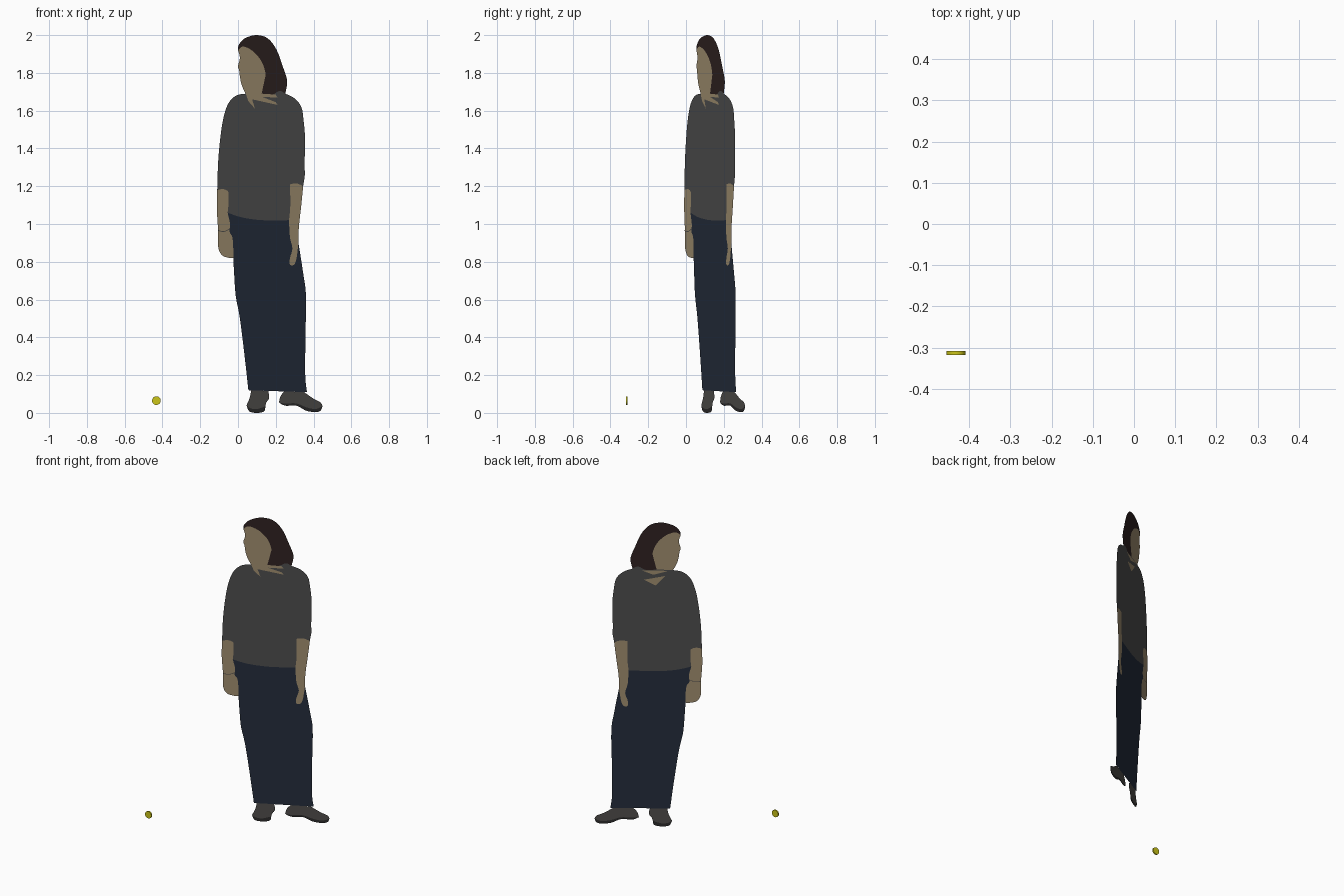
import bpy
import bmesh
import math
from mathutils import Vector

cube = bpy.data.objects.get("Cube")
if cube:
    bpy.data.objects.remove(cube, do_unlink=True)

# The figure is a flat cut-out standing on a turned vertical plane
SLOPE = math.tan(math.radians(30))
PLANE_Y = 0.055
LAYER = 0.0015


def make_material(name, red, green, blue):
    material = bpy.data.materials.new(name)
    material.use_nodes = True
    colour = (red, green, blue, 1)
    material.diffuse_color = colour
    shader = material.node_tree.nodes["Principled BSDF"]
    shader.inputs["Base Color"].default_value = colour
    shader.inputs["Roughness"].default_value = 0.9
    return material


skin = make_material("skin", .35, .27, .16)
hair_brown = make_material("hair_brown", .028, .016, .015)
knit_grey = make_material("knit_grey", .075, .075, .075)
navy = make_material("navy", .018, .026, .045)
leather = make_material("leather", .08, .075, .07)
rubber = make_material("rubber", .025, .024, .024)
yellow = make_material("yellow", .6, .56, .01)


def stroke(*points, steps=4):
    """Smooth line that passes through the given points."""
    pts = [Vector(p) for p in points]
    if len(pts) == 2:
        return pts
    ends = [pts[0]] + pts + [pts[-1]]
    line = []
    for a, b, c, d in zip(ends, ends[1:], ends[2:], ends[3:]):
        for i in range(steps):
            t = i / steps
            line.append(b + (c - a) * t / 2
                        + (a - b * 2.5 + c * 2 - d / 2) * t * t
                        + (b * 3 - a - c * 3 + d) * t ** 3 / 2)
    return line + [pts[-1]]


def back(line):
    return line[::-1]


def cutout(name, material, *strokes, layer=0):
    """Fill the closed outline made by joining strokes end to end."""
    outline = []
    for line in strokes:
        for p in line:
            if not outline or (p - outline[-1]).length > 1e-4:
                outline.append(p)
    if (outline[0] - outline[-1]).length < 1e-4:
        outline.pop()
    shift = layer * LAYER
    bm = bmesh.new()
    face = bm.faces.new([bm.verts.new((p.x, p.x * SLOPE + PLANE_Y + shift, p.y))
                         for p in outline])
    face.normal_update()
    if face.normal.y > 0:
        face.normal_flip()
    bmesh.ops.triangulate(bm, faces=[face])
    mesh = bpy.data.meshes.new(name)
    bm.to_mesh(mesh)
    bm.free()
    mesh.materials.append(material)
    obj = bpy.data.objects.new(name, mesh)
    bpy.context.collection.objects.link(obj)
    return obj


# Head: the hairline and nape are shared by neighbouring parts
crown = stroke((0, 1.92), (.003, 1.945), (.025, 1.975), (.06, 1.993), (.1, 2),
               (.145, 1.99), (.18, 1.96), (.21, 1.91), (.235, 1.84),
               (.257, 1.775), (.26, 1.74), (.25, 1.69))
nape = stroke((.25, 1.69), (.22, 1.705), (.18, 1.685), (.125, 1.69))
hairline = stroke((.125, 1.69), (.14, 1.76), (.145, 1.8), (.125, 1.86),
                  (.085, 1.91), (.045, 1.935), (.02, 1.938), (0, 1.92))
profile = stroke((0, 1.92), (.01, 1.88), (0, 1.835), (.006, 1.815),
                 (.01, 1.78), (.02, 1.735), (.04, 1.69))
throat = stroke((.125, 1.69), (.04, 1.69))
cutout("hair", hair_brown, crown, nape, hairline)
cutout("face", skin, profile, back(throat), hairline)

# Shared edges of the top, arms and skirt
right_sleeve = stroke((.04, 1.69), (-.01, 1.68), (-.05, 1.64), (-.075, 1.57),
                      (-.092, 1.47), (-.105, 1.33), (-.11, 1.18))
right_cuff = stroke((-.11, 1.18), (-.08, 1.185), (-.055, 1.175), (-.05, 1.16))
right_inner = stroke((-.05, 1.16), (-.05, 1.11), (-.055, 1.06))
hem = stroke((-.055, 1.06), (.02, 1.035), (.13, 1.02), (.27, 1.02))
left_inner = stroke((.27, 1.02), (.277, 1.1), (.275, 1.21))
left_cuff = stroke((.275, 1.21), (.31, 1.215), (.345, 1.2))
left_sleeve = stroke((.345, 1.2), (.355, 1.27), (.352, 1.3), (.355, 1.45),
                     (.347, 1.55), (.335, 1.62), (.3, 1.665), (.25, 1.69))
cutout("top", knit_grey, right_sleeve, right_cuff, right_inner, hem,
       left_inner, left_cuff, left_sleeve, nape, throat)

# Forearms with hands
right_outer = stroke((-.11, 1.18), (-.112, 1.08), (-.105, .96), (-.105, .88),
                     (-.085, .835), (-.045, .82), (-.025, .82))
right_palm = stroke((-.025, .82), (-.025, .87), (-.03, .93), (-.045, .96),
                    (-.042, 1), (-.055, 1.06))
left_outer = stroke((.345, 1.2), (.335, 1.1), (.322, .98), (.32, .9))
left_hand = stroke((.32, .9), (.31, .82), (.297, .785), (.275, .785),
                   (.275, .82), (.288, .87), (.275, .93), (.27, 1.02))
cutout("right_forearm", skin, right_outer, right_palm, back(right_inner),
       back(right_cuff))
cutout("left_forearm", skin, left_cuff, left_outer, left_hand, left_inner)

# Long skirt
skirt_left = stroke((.32, .9), (.345, .74), (.36, .62), (.357, .4),
                    (.356, .2), (.365, .11))
skirt_bottom = stroke((.365, .11), (.2, .115), (.055, .12))
skirt_right = stroke((.055, .12), (.035, .3), (.01, .5), (-.012, .62),
                     (-.02, .73), (-.025, .82))
cutout("skirt", navy, hem, back(left_hand), skirt_left, skirt_bottom,
       skirt_right, right_palm)

# Shoes, each an upper above a dark sole
right_welt = stroke((.045, .04), (.065, .025), (.1, .02), (.145, .035))
right_upper = stroke((.145, .035), (.15, .055), (.165, .08), (.16, .116))
right_instep = stroke((.07, .12), (.062, .08), (.045, .04))
right_tread = stroke((.145, .035), (.138, .008), (.1, 0), (.06, .008), (.045, .04))
cutout("right_shoe", leather, right_welt, right_upper, right_instep)
cutout("right_sole", rubber, right_welt, right_tread)

left_welt = stroke((.217, .055), (.25, .05), (.31, .05), (.36, .03),
                   (.41, .02), (.447, .035))
left_upper = stroke((.447, .035), (.437, .055), (.4, .075), (.35, .11))
left_heel = stroke((.245, .114), (.225, .088), (.217, .055))
left_tread = stroke((.447, .035), (.437, .012), (.41, .004), (.36, .012),
                    (.31, .038), (.25, .038), (.217, .055))
cutout("left_shoe", leather, left_welt, left_upper, left_heel)
cutout("left_sole", rubber, left_welt, left_tread)

# Skin showing through the neckline, on the front and on the back
cutout("front_neck_opening", skin, stroke((.04, 1.695), (.055, 1.65)),
       stroke((.09, 1.61), (.075, 1.66)), stroke((.21, 1.63), (.2, 1.645)),
       stroke((.13, 1.672), (.21, 1.67)), stroke((.2, 1.685), (.125, 1.69)), layer=-1)
cutout("back_neck_opening", skin, stroke((.08, 1.65), (.19, 1.62)),
       stroke((.13, 1.585), (.08, 1.65)), layer=1)
cutout("back_neck_fold", skin, stroke((.06, 1.685), (.2, 1.68)),
       stroke((.14, 1.655), (.06, 1.685)), layer=1)

# Thin bracelet on both faces of the right wrist
for side, layer in (("front", -1), ("back", 1)):
    cutout(side + "_bracelet", leather, stroke((-.105, .968), (-.075, .962), (-.044, .975)),
           stroke((-.044, .971), (-.075, .958), (-.105, .964)), layer=layer)

# Small yellow disc standing apart from the figure
bpy.ops.mesh.primitive_cylinder_add(vertices=24, radius=.023, depth=.009,
                                    location=(-.432, -.313, .065),
                                    rotation=(math.pi / 2, 0, 0))
disc = bpy.context.object
disc.name = "marker_disc"
disc.data.materials.append(yellow)
bpy.ops.object.shade_smooth_by_angle()
